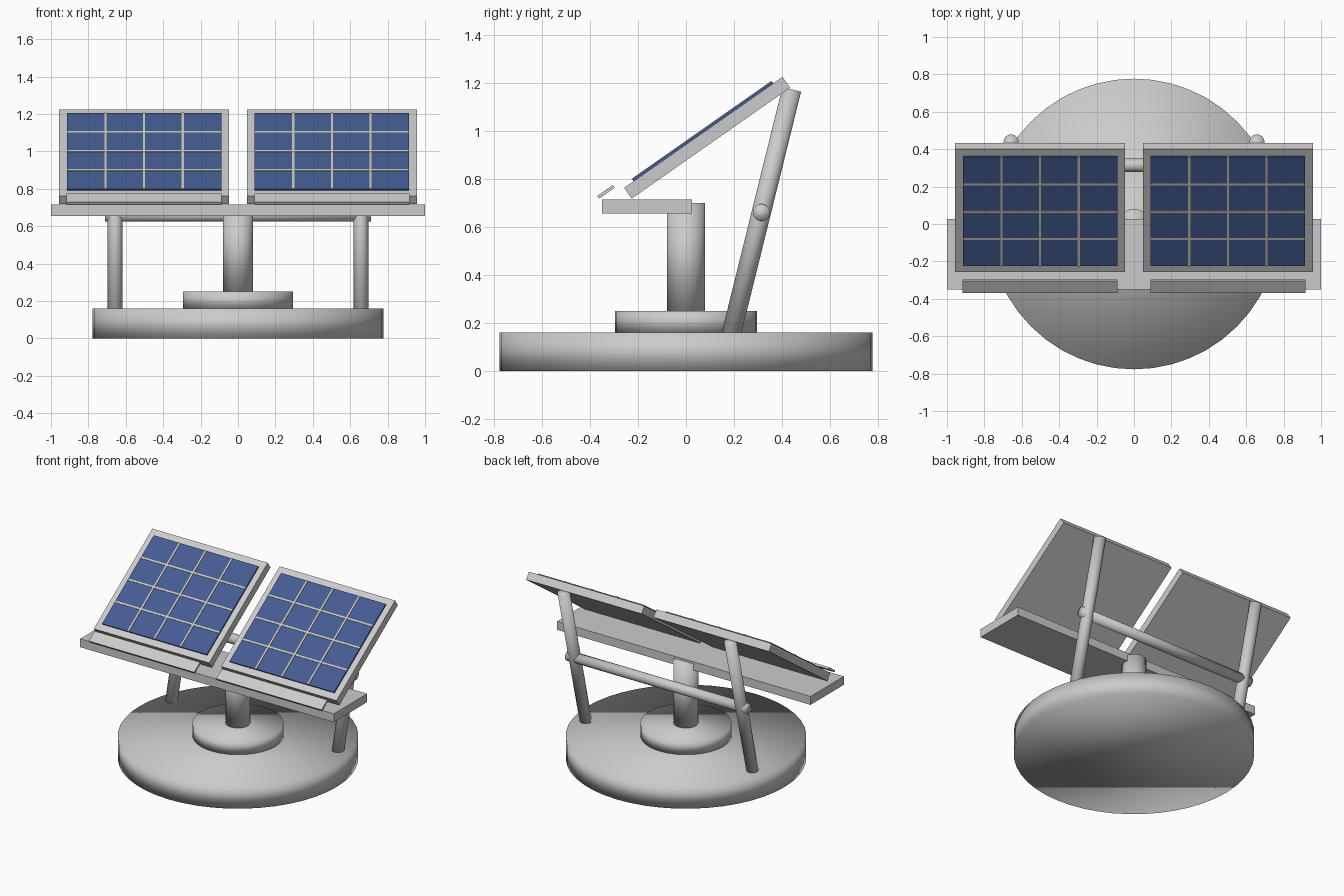
import bpy
from math import radians
from mathutils import Vector, Matrix

cube = bpy.data.objects.get("Cube")
if cube:
    bpy.data.objects.remove(cube, do_unlink=True)


def material(name, rgb):
    mat = bpy.data.materials.new(name)
    mat.use_nodes = True
    colour = (*rgb, 1)
    mat.diffuse_color = colour
    mat.node_tree.nodes["Principled BSDF"].inputs["Base Color"].default_value = colour
    return mat


METAL = material("light grey metal", (0.6, 0.6, 0.61))
CELL = material("solar blue", (0.058, 0.107, 0.288))
LINE = material("pale grid line", (0.62, 0.59, 0.5))


def box(name, size, frame, offset, mat):
    """Box of a given size, placed at an offset inside a local frame."""
    bpy.ops.mesh.primitive_cube_add(size=1)
    ob = bpy.context.object
    ob.name = name
    ob.data.transform(Matrix.Diagonal((*size, 1)))
    ob.matrix_world = frame @ Matrix.Translation(offset)
    ob.data.materials.append(mat)
    return ob


def rod(name, start, end, radius, sides=32):
    """Smooth cylinder running between two points."""
    start, end = Vector(start), Vector(end)
    axis = end - start
    bpy.ops.mesh.primitive_cylinder_add(vertices=sides, radius=radius, depth=axis.length)
    ob = bpy.context.object
    ob.name = name
    turn = Vector((0, 0, 1)).rotation_difference(axis).to_matrix().to_4x4()
    ob.matrix_world = Matrix.Translation((start + end) / 2) @ turn
    ob.data.materials.append(METAL)
    bpy.ops.object.shade_smooth()
    return ob


# Round base, hub and mast
rod("base", (0, 0, 0), (0, 0, 0.16), 0.777, 48)
rod("hub", (0, 0, 0.16), (0, 0, 0.25), 0.295)
rod("mast", (0, 0, 0.25), (0, 0, 0.7), 0.08)

# Front beam
box("beam", (2, 0.375, 0.06), Matrix.Translation((0, -0.162, 0.685)), (0, 0, 0), METAL)

# Cross bar between the rear posts
rod("cross_bar", (-0.71, 0.314, 0.66), (0.71, 0.314, 0.66), 0.035)

TILT = Matrix.Rotation(radians(35), 4, "X")
WIDTH, LENGTH, THICK = 0.91, 0.805, 0.055
CELLS_X, CELLS_Y, BAR = 0.825, 0.71, 0.012
top = THICK / 2

for side, s in (("left", 1), ("right", -1)):
    # Leaning rear post
    rod(side + "_post", (s * 0.657, 0.185, 0.14), (s * 0.657, 0.44, 1.172), 0.04)

    # Tilted panel with its cell sheet
    frame = Matrix.Translation((s * 0.502, 0.088, 0.971)) @ TILT
    box(side + "_panel", (WIDTH, LENGTH, THICK), frame, (0, 0, 0), METAL)
    box(side + "_cells", (CELLS_X, CELLS_Y, 0.01), frame, (0, 0, top + 0.005), CELL)

    # Raised grid lines dividing the sheet into four by four cells
    for i in (-1, 0, 1):
        box(f"{side}_column_line_{i + 2}", (BAR, CELLS_Y, 0.007), frame,
            (i * CELLS_X / 4, 0, top + 0.0095), LINE)
        box(f"{side}_row_line_{i + 2}", (CELLS_X, BAR, 0.007), frame,
            (0, i * CELLS_Y / 4, top + 0.009), LINE)

    # Thin flap in front of the panel
    flap = Matrix.Translation((s * 0.502, -0.333, 0.746)) @ TILT
    box(side + "_flap", (0.83, 0.08, 0.014), flap, (0, 0, 0), METAL)
